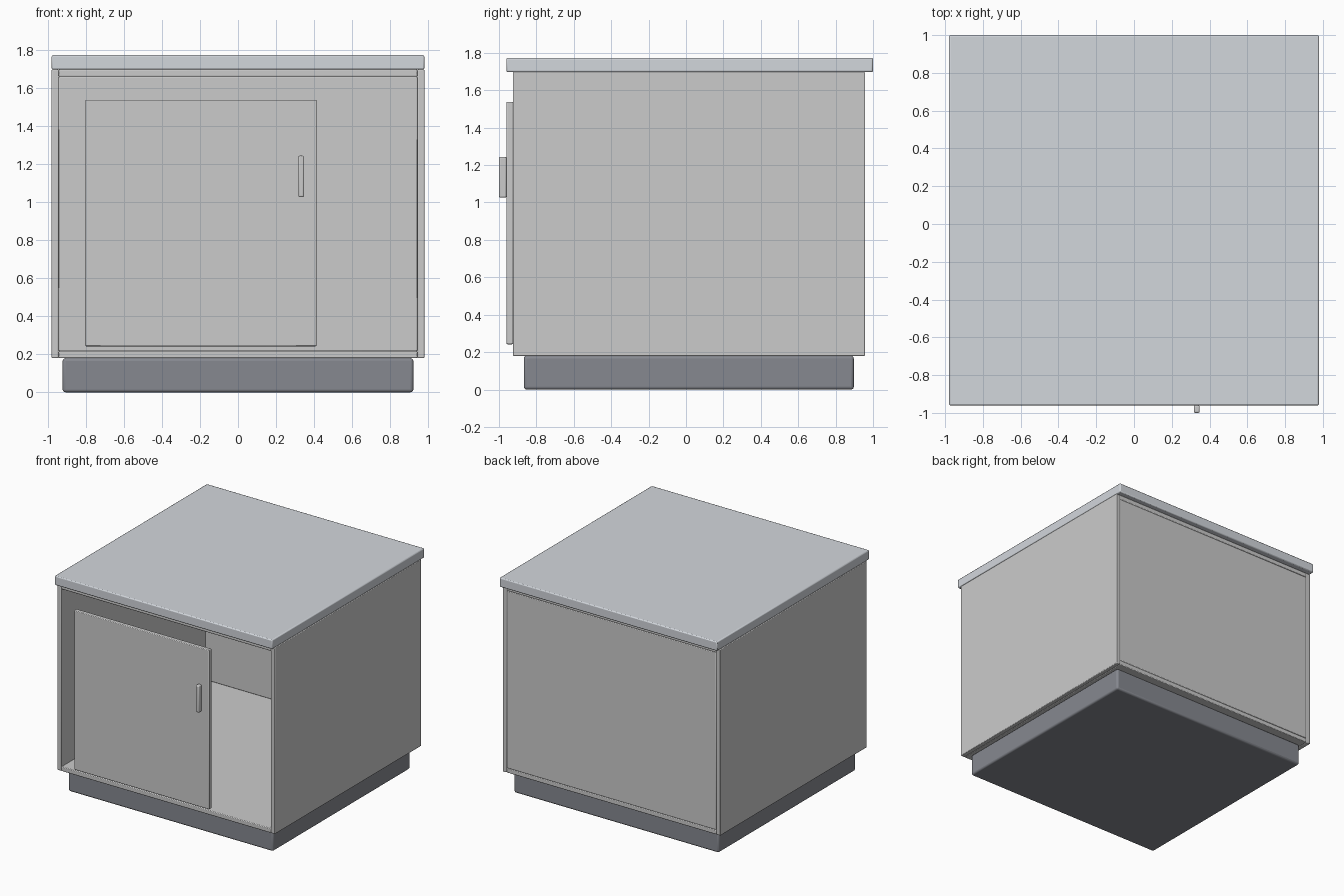
import bpy

if "Cube" in bpy.data.objects:
    bpy.data.objects.remove(bpy.data.objects["Cube"])


def material(name, rgb):
    m = bpy.data.materials.new(name)
    m.diffuse_color = (*rgb, 1)
    m.use_nodes = True
    m.node_tree.nodes["Principled BSDF"].inputs["Base Color"].default_value = m.diffuse_color
    return m


def box(name, x, y, z, bevel=0.005, mat=None, segments=2):
    """Bevelled box from (min, max) ranges on each axis."""
    ranges = (x, y, z)
    bpy.ops.mesh.primitive_cube_add(size=1, location=[(a + b) / 2 for a, b in ranges])
    ob = bpy.context.object
    ob.name = ob.data.name = name
    ob.scale = [b - a for a, b in ranges]
    bpy.ops.object.transform_apply(location=False, rotation=False, scale=True)
    mod = ob.modifiers.new("Bevel", 'BEVEL')
    mod.width, mod.segments = bevel, segments
    if mat:
        ob.data.materials.append(mat)
    bpy.ops.object.shade_smooth_by_angle()
    return ob


dark = material("dark_grey", (0.24, 0.25, 0.28))
blue_grey = material("blue_grey", (0.65, 0.68, 0.72))

W, T = 0.98, 0.037            # half width, panel thickness
FRONT, BACK = -0.925, 0.958   # carcass depth
LOW, HIGH = 0.18, 1.697       # carcass height

# Plinth and worktop
box("plinth", (-0.922, 0.922), (-0.867, 0.897), (0, LOW), 0.015, dark, 3)
box("worktop", (-W, W), (-0.96, 1.0), (HIGH, 1.773), 0.008, blue_grey)

# Open-fronted carcass
for side, s in (("left", -1), ("right", 1)):
    x = sorted((s * (W - T), s * W))
    box(f"{side}_side_panel", x, (FRONT, BACK), (LOW, HIGH))
inner = (T - W, W - T)
box("bottom_panel", inner, (FRONT, BACK), (LOW, LOW + T))
box("top_panel", inner, (FRONT, BACK), (HIGH - T, HIGH))
box("back_panel", inner, (BACK - 0.035, BACK), (LOW + T, HIGH - T))

# Door in front of the opening, with bar handle
box("door", (-0.804, 0.413), (-0.96, FRONT), (0.242, 1.538))
box("door_handle", (0.317, 0.348), (-1.0, -0.96), (1.026, 1.244), 0.008, segments=3)
